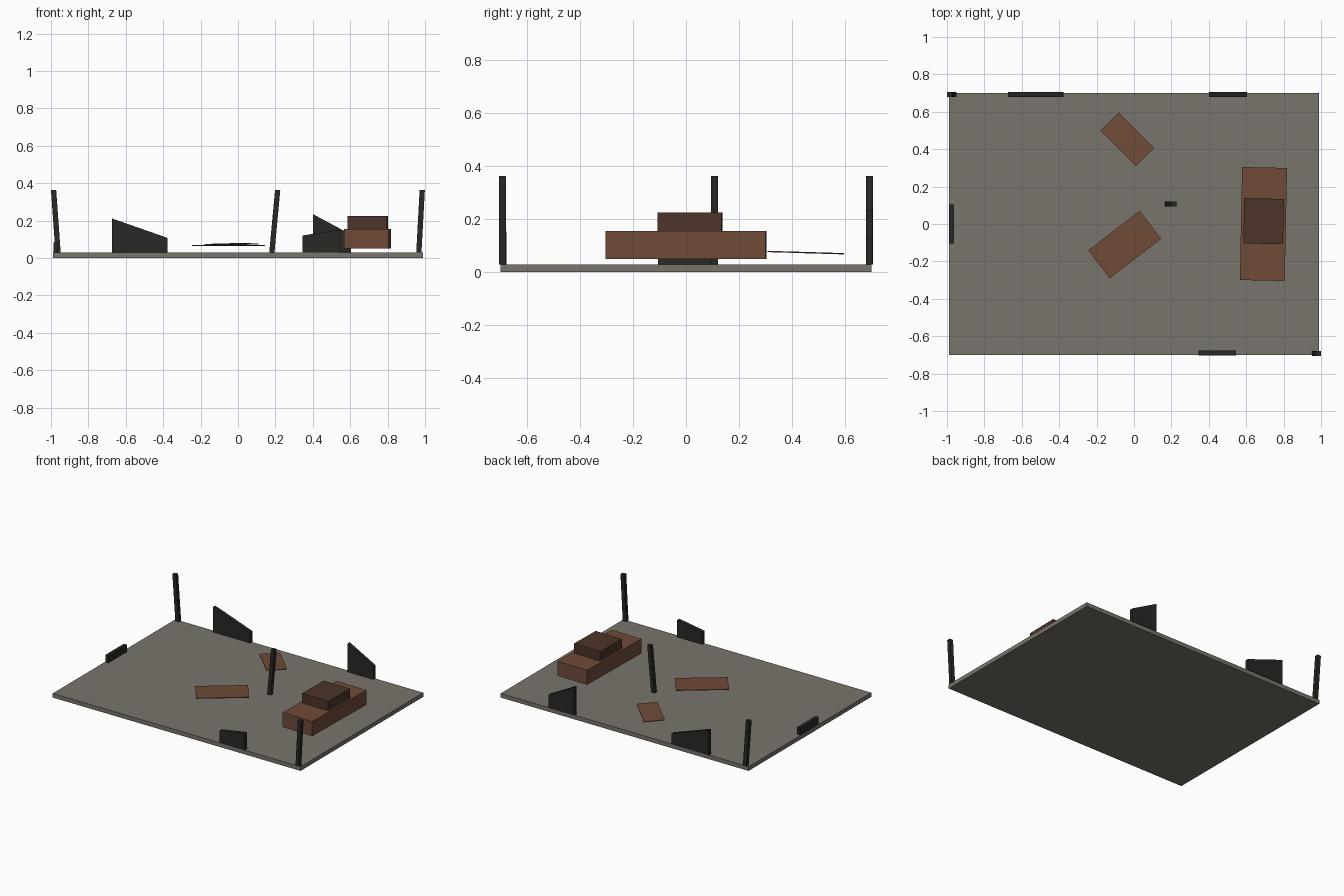
import bpy
import bmesh
from mathutils import Matrix, Vector

if "Cube" in bpy.data.objects:
    bpy.data.objects.remove(bpy.data.objects["Cube"])


def material(name, color):
    m = bpy.data.materials.new(name)
    m.diffuse_color = (*color, 1)
    m.use_nodes = True
    m.node_tree.nodes["Principled BSDF"].inputs["Base Color"].default_value = m.diffuse_color
    return m


STONE = material("ash_stone", (0.19, 0.175, 0.15))
CHAR = material("charred_wood", (0.022, 0.021, 0.019))
RUST = material("rusted_metal", (0.16, 0.07, 0.04))
DARK_RUST = material("dark_rust", (0.075, 0.035, 0.022))


def box(name, center, size, mat, turn=0.0, tilt=0.0, edit=None):
    """Box turned about z, then tilted about x; edit reshapes its vertices."""
    bm = bmesh.new()
    bmesh.ops.create_cube(bm, size=1)
    for v in bm.verts:
        v.co = Vector(a * b for a, b in zip(v.co, size))
        if edit:
            edit(v)
    bm.transform(Matrix.Rotation(tilt, 4, 'X') @ Matrix.Rotation(turn, 4, 'Z'))
    me = bpy.data.meshes.new(name)
    bm.to_mesh(me)
    bm.free()
    me.materials.append(mat)
    ob = bpy.data.objects.new(name, me)
    ob.location = center
    bpy.context.collection.objects.link(ob)
    return ob


FLOOR = 0.03


def post(name, x_bottom, x_top, y):
    """Leaning square post."""
    h = 0.333

    def lean(v):
        v.co.x += (x_top - x_bottom) * (0.5 if v.co.z > 0 else -0.5)
    box(name, ((x_bottom + x_top) / 2, y, FLOOR + h / 2), (0.028, 0.026, h), CHAR, edit=lean)


def wall_stub(name, x0, x1, y, z_left, z_right):
    """Broken wall piece with a sloping top."""
    def slope(v):
        if v.co.z > 0:
            v.co.z = (z_left if v.co.x < 0 else z_right) - FLOOR
        else:
            v.co.z = 0
    box(name, ((x0 + x1) / 2, y, FLOOR), (x1 - x0, 0.025, 1), CHAR, edit=slope)


# Floor slab
box("floor_slab", (0, 0, FLOOR / 2), (1.98, 1.4, FLOOR), STONE)

# Leaning posts
post("back_left_post", -0.962, -0.986, 0.692)
post("front_right_post", 0.967, 0.985, -0.692)
post("middle_post", 0.181, 0.212, 0.107)

# Broken walls
wall_stub("back_wall_left", -0.675, -0.378, 0.692, 0.212, 0.108)
wall_stub("back_wall_right", 0.40, 0.605, 0.692, 0.235, 0.125)
wall_stub("front_wall", 0.345, 0.545, -0.69, 0.12, 0.153)
box("left_wall", (-0.974, 0, 0.056), (0.024, 0.21, 0.052), CHAR)

# Wrecked vehicle: body and cabin
box("wreck_body", (0.692, 0, 0.103), (0.24, 0.604, 0.105), RUST, turn=-0.02)
box("wreck_cabin", (0.693, 0.015, 0.19), (0.212, 0.242, 0.069), DARK_RUST, turn=-0.02)

# Loose metal sheets
box("front_sheet", (-0.05, -0.11, 0.067), (0.347, 0.188, 0.005), RUST, turn=0.655)
box("back_sheet", (-0.035, 0.452, 0.074), (0.268, 0.138, 0.005), RUST, turn=-0.785, tilt=-0.03)
